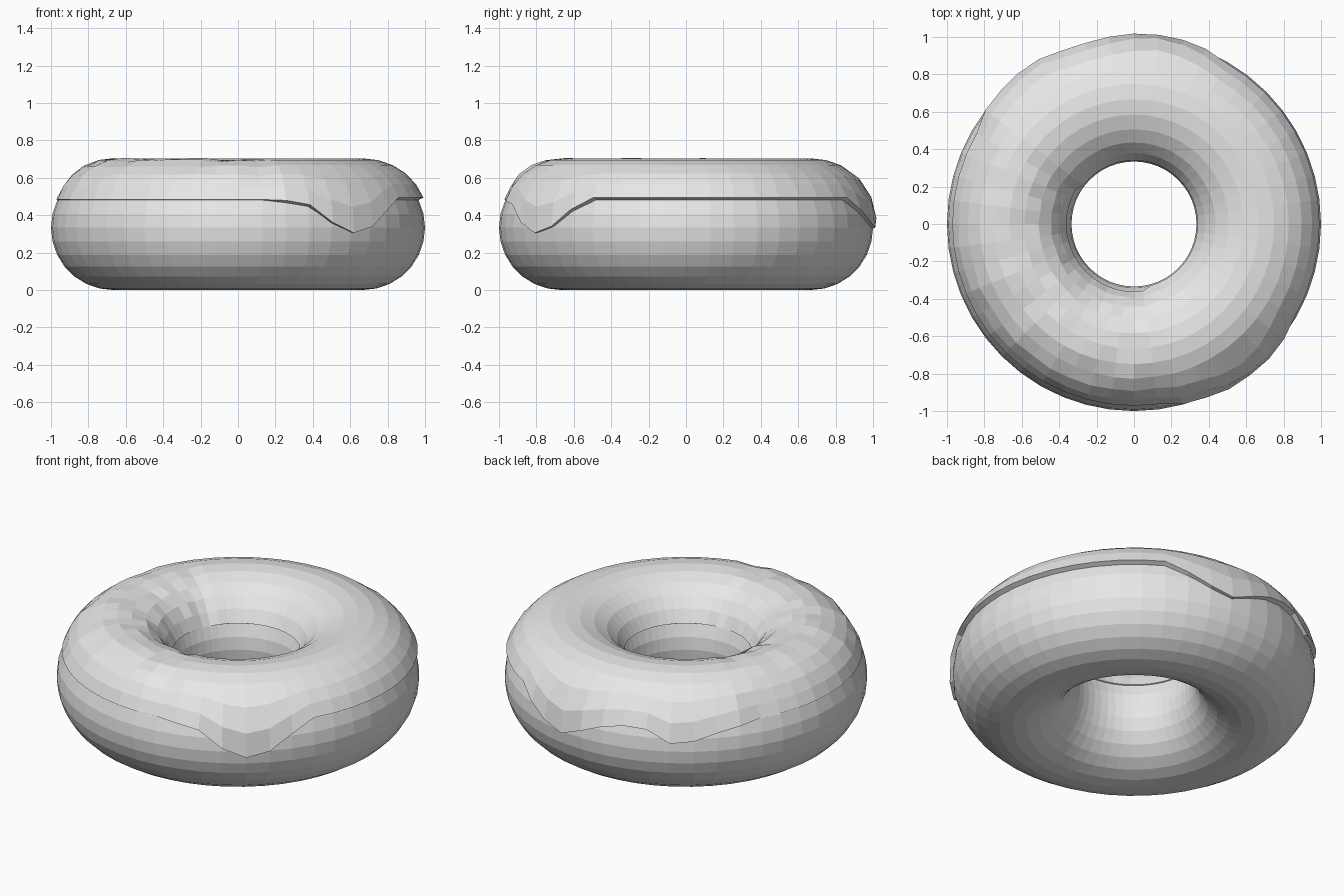
import bpy, bmesh, math, random

if "Cube" in bpy.data.objects:
    bpy.data.objects.remove(bpy.data.objects["Cube"])

random.seed(4)
R, r = 0.667, 0.333          # ring and tube radius
SEG, TUBE = 48, 28
STEP = 2 * math.pi / TUBE

grey = bpy.data.materials.new("plain grey")
grey.diffuse_color = (0.8, 0.8, 0.8, 1)
grey.use_nodes = True
grey.node_tree.nodes["Principled BSDF"].inputs["Base Color"].default_value = grey.diffuse_color


def point(theta, phi, offset=0.0):
    d = R + (r + offset) * math.cos(phi)
    return (d * math.cos(theta), d * math.sin(theta), r + (r + offset) * math.sin(phi))


def build(name, rings, closed):
    bm = bmesh.new()
    vs = [[bm.verts.new(p) for p in ring] for ring in rings]
    n = len(vs[0])
    for i in range(len(vs)):
        a, b = vs[i], vs[(i + 1) % len(vs)]
        for j in range(n if closed else n - 1):
            k = (j + 1) % n
            bm.faces.new((a[j], b[j], b[k], a[k]))
    bmesh.ops.recalc_face_normals(bm, faces=bm.faces)
    me = bpy.data.meshes.new(name)
    bm.to_mesh(me)
    bm.free()
    me.materials.append(grey)
    ob = bpy.data.objects.new(name, me)
    bpy.context.collection.objects.link(ob)
    return ob


# Dough ring
build("dough", [[point(2 * math.pi * i / SEG, j * STEP) for j in range(TUBE)]
                for i in range(SEG)], True)

# Height of the icing's outer edge by angle, with three drips
EDGE = [(-66, .45), (-60, .36), (-49, .28), (-43, .37), (-32, .49), (60, .49),
        (76, .36), (83, .33), (96, .43), (110, .48), (122, .37), (134, .44),
        (150, .49), (280, .49), (294, .45)]


def edge_phi(deg):
    for (a, za), (b, zb) in zip(EDGE, EDGE[1:]):
        if a <= deg <= b:
            z = za + (zb - za) * (deg - a) / (b - a)
            return math.asin((z - r) / (r + 0.02))
    return 2 * STEP


# Icing: offset shell over the top, thin and lumpy on the left side
rings = []
for i in range(SEG):
    deg = 360 * i / SEG
    if deg > 294:
        deg -= 360
    theta = math.radians(deg)
    lumpy = 145 < deg < 285
    low = edge_phi(deg)
    ring = [point(theta, 12 * STEP, -0.01)]
    for j in range(12, 1, -1):
        phi = j * STEP
        if j <= 4:                       # slide the last rows down to the edge
            phi += (low - 2 * STEP) * (5 - j) / 3 if j > 2 else low - 2 * STEP
        up = max(0.0, math.sin(phi))
        off = 0.018 + 0.02 * min(1, up * 1.3)
        if lumpy:
            off = 0.004 + 0.034 * min(1, max(0, up - 0.4) * 2)
            off += random.uniform(-0.012, 0.003) * (up > 0.5)
        elif low < 0.2:
            off = max(off, 0.02)
        ring.append(point(theta, phi, off))
    ring.append(point(theta, low, -0.01))
    rings.append(ring)
build("icing", rings, False)
